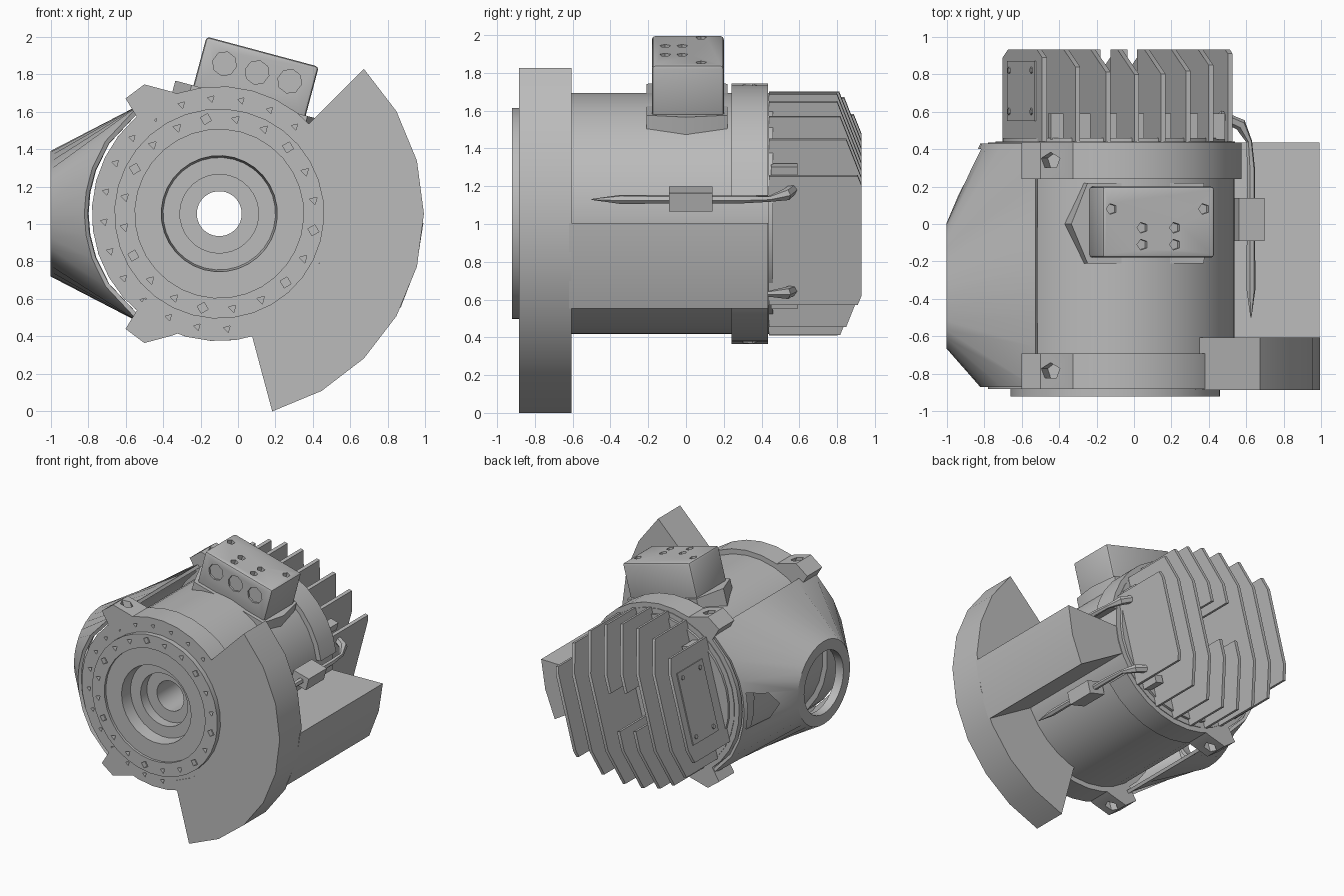
import bpy, bmesh
from math import sin, cos, pi, radians, sqrt
from mathutils import Matrix, Vector

if "Cube" in bpy.data.objects:
    bpy.data.objects.remove(bpy.data.objects["Cube"])

grey = bpy.data.materials.new("machine grey")
grey.use_nodes = True
GREY = (0.5, 0.5, 0.5, 1)
grey.diffuse_color = GREY
grey.node_tree.nodes["Principled BSDF"].inputs["Base Color"].default_value = GREY

# Motor axis, and the same frame tilted so that the side arm lies on local x
AXIS = Matrix.Translation((-0.1, 0, 1.055))
TILT = AXIS @ Matrix.Rotation(radians(15), 4, 'Y')
parts = []


def add_object(name, bm, frame=TILT):
    bmesh.ops.recalc_face_normals(bm, faces=bm.faces[:])
    bm.transform(frame)
    mesh = bpy.data.meshes.new(name)
    bm.to_mesh(mesh)
    bm.free()
    mesh.materials.append(grey)
    ob = bpy.data.objects.new(name, mesh)
    bpy.context.collection.objects.link(ob)
    parts.append(ob)
    return ob


def prism(bm, pts, vec):
    face = bm.faces.new([bm.verts.new(p) for p in pts])
    new = bmesh.ops.extrude_face_region(bm, geom=[face])["geom"]
    bmesh.ops.translate(bm, vec=vec, verts=[g for g in new if isinstance(g, bmesh.types.BMVert)])


def box(bm, lo, hi):
    prism(bm, [(lo[0], lo[1], lo[2]), (hi[0], lo[1], lo[2]), (hi[0], hi[1], lo[2]),
               (lo[0], hi[1], lo[2])], (0, 0, hi[2] - lo[2]))


def rod(bm, start, vec, r, sides):
    turn = Vector(vec).to_track_quat('Z', 'Y')
    prism(bm, [Vector(start) + turn @ Vector((r * cos(2 * pi * i / sides), r * sin(2 * pi * i / sides), 0))
               for i in range(sides)], vec)


def bake(ob):
    """Turn the modifiers of an object into plain mesh."""
    bpy.context.view_layer.update()
    done = bpy.data.meshes.new_from_object(ob.evaluated_get(bpy.context.evaluated_depsgraph_get()))
    ob.modifiers.clear()
    ob.data = done


def cut(ob, bm, frame=TILT):
    cutter = add_object("cutter", bm, frame)
    parts.remove(cutter)
    cutter.hide_render = True
    mod = ob.modifiers.new("cut", 'BOOLEAN')
    mod.operation, mod.solver, mod.object = 'DIFFERENCE', 'EXACT', cutter
    bake(ob)
    bpy.data.objects.remove(cutter)


def polar(r, deg, y=0.0):
    return Vector((r * cos(radians(deg)), y, r * sin(radians(deg))))


def sector(bm, r_in, r_out, a0, a1, y0, y1, steps):
    angles = [a0 + (a1 - a0) * i / steps for i in range(steps + 1)]
    pts = [polar(r_out, a, y0) for a in angles] + [polar(r_in, a, y0) for a in reversed(angles)]
    prism(bm, pts, (0, y1 - y0, 0))


# Turned body with stepped front socket and through bore
profile = [(.12, .46), (.12, -.72), (.21, -.72), (.21, -.8), (.3, -.8), (.31, -.9), (.45, -.9),
           (.45, -.92), (.56, -.92), (.56, -.88), (.68, -.88), (.68, -.69), (.64, -.69),
           (.64, .44), (.6, .44), (.6, .46)]
bm = bmesh.new()
SIDES = 32
rings = [[bm.verts.new(polar(r, 360 * i / SIDES, y)) for r, y in profile] for i in range(SIDES)]
for i in range(SIDES):
    a, b = rings[i], rings[(i + 1) % SIDES]
    for j in range(len(profile)):
        k = (j + 1) % len(profile)
        bm.faces.new((a[j], a[k], b[k], b[j]))
body = add_object("motor_body", bm)

# Screw holes in the front plate
bm = bmesh.new()
for i in range(20):
    rod(bm, polar(.51, 18 * i + 5, -.95), (0, .07, 0), .024 if i % 3 else .03, 3 if i % 3 else 4)
for i in range(24):
    rod(bm, polar(.615, 15 * i + 4, -.95), (0, .1, 0), .02, 3)
cut(body, bm)

# Rear flange, open where the side arm passes
bm = bmesh.new()
sector(bm, .6, .68, 23, 337, .24, .435, 28)
add_object("rear_flange", bm)

# Bolt ears on the housing side of both flanges
ear = [(-.2, .63), (-.25, .65), (-.4, .69), (-.5, .615), (-.4, .45)]
for y0, y1, label in ((-.88, -.69, "front"), (.24, .435, "rear")):
    for s, side in ((1, "upper"), (-1, "lower")):
        bm = bmesh.new()
        prism(bm, [(x, y0, s * z) for x, z in ear], (0, y1 - y0, 0))
        ob = add_object(f"{label}_{side}_ear", bm, AXIS)
        bm = bmesh.new()
        rod(bm, (-.38, (y0 + y1) / 2, s * .78), (.06, 0, -s * .18), .045, 5)
        cut(ob, bm, AXIS)

# Hollow side housing: rectangular saddle on the body narrowing to a round mouth
bm = bmesh.new()
loops = [[], [], [], []]
for i in range(SIDES):
    c, s = cos(2 * pi * i / SIDES), sin(2 * pi * i / SIDES)
    m = max(abs(c), abs(s))
    z = .58 * s / m
    loops[0].append((-sqrt(.72 ** 2 - z * z), -.22 + .65 * c / m, z))
    for loop, x, r in zip(loops[1:], (-.9, -.9, -.83), (.335, .25, .25)):
        loop.append((x, -.33 + r * c, r * s))
loops = [[bm.verts.new(p) for p in loop] for loop in loops]
for a, b in zip(loops, loops[1:]):
    for i in range(SIDES):
        k = (i + 1) % SIDES
        bm.faces.new((a[i], a[k], b[k], b[i]))
housing = add_object("side_housing", bm, AXIS)
shell = housing.modifiers.new("shell", 'SOLIDIFY')
shell.thickness = .025
bake(housing)
bm = bmesh.new()
prism(bm, [(-.84, -.02, 0), (-.8, -.02, .1), (-.69, -.02, .16), (-.69, -.02, -.16), (-.8, -.02, -.1)],
      (0, .42, 0))
cut(housing, bm, AXIS)

# Sector-shaped guard plate and the arm running back from it
bm = bmesh.new()
sector(bm, .6, 1.092, -60, 60, -.885, -.605, 8)
add_object("guard_plate", bm)
bm = bmesh.new()
prism(bm, [(x, -.62, z) for x, z in ((.6, -.1), (1.065, -.234), (1.09, 0), (1.065, .234), (.6, .1))],
      (0, 1.055, 0))
add_object("side_arm", bm)

# Probes, clips and bent leads on both sides of the arm
for s, side in ((1, "upper"), (-1, "lower")):
    bm = bmesh.new()
    box(bm, (.6, -.09, s * .26 - .05), (.74, .14, s * .26 + .05))
    add_object(f"{side}_probe_clip", bm)
    curve = bpy.data.curves.new(f"{side}_probe", 'CURVE')
    curve.dimensions = '3D'
    curve.bevel_depth, curve.bevel_resolution, curve.use_fill_caps = .027, 1, True
    path = [(.68, -.5, .26, .1), (.68, -.35, .26, .9), (.68, .3, .26, .8), (.67, .44, .26, .6),
            (.62, .53, .27, 1.2), (.5, .58, .28, 1)]
    spline = curve.splines.new('POLY')
    spline.points.add(len(path) - 1)
    for p, (x, y, z, r) in zip(spline.points, path):
        p.co = (x, y, s * z, 1)
        p.radius = r
    tmp = bpy.data.objects.new("probe_path", curve)
    bpy.context.collection.objects.link(tmp)
    bpy.context.view_layer.update()
    mesh = bpy.data.meshes.new_from_object(tmp.evaluated_get(bpy.context.evaluated_depsgraph_get()))
    bpy.data.objects.remove(tmp)
    bm = bmesh.new()
    bm.from_mesh(mesh)
    add_object(f"{side}_probe", bm)

# Terminal box on its saddle
bm = bmesh.new()
prism(bm, [(x, y, .45) for x, y in ((-.41, 0), (-.32, -.21), (.32, -.21), (.36, 0), (.32, .22), (-.32, .22))],
      (0, 0, .175))
add_object("terminal_saddle", bm)
bm = bmesh.new()
box(bm, (-.31, -.18, .58), (.31, .2, .895))
bmesh.ops.bevel(bm, geom=bm.edges[:], offset=.018, segments=2, affect='EDGES', profile=.5)
terminal = add_object("terminal_box", bm)
bm = bmesh.new()
for x in (-.18, 0, .18):
    rod(bm, (x, -.25, .78), (0, .085, 0), .065, 8)
for x, y in ((-.26, .08), (.25, .08), (-.09, -.02), (.09, -.02), (-.09, -.11), (.09, -.11)):
    rod(bm, (x, y, .95), (0, 0, -.09), .03, 5)
cut(terminal, bm)

# Rear cooling fins with chamfered corners, gapped around the bore
COUNT, HALF = 8, .013
for i in range(COUNT):
    n = -.5 + 1.04 * i / (COUNT - 1)
    h = sqrt(.645 ** 2 - n * n)
    back = min(.93, .8 + (.64 - h) * .38)
    bm = bmesh.new()
    if abs(n) < .16:
        for s in (1, -1):
            prism(bm, [(n - HALF, y, s * z) for y, z in
                       ((.44, .15), (.93, .15), (.93, .3), (back, h), (.44, h))], (2 * HALF, 0, 0))
    else:
        prism(bm, [(n - HALF, y, z) for y, z in ((.44, -h), (back, -h), (.93, -.3), (.93, .3),
                                                (back, h), (.44, h))], (2 * HALF, 0, 0))
    add_object(f"cooling_fin_{i + 1}", bm)

# Spacer lugs between the fins and a cover on the outermost fin
bm = bmesh.new()
for i in range(COUNT - 1):
    n = -.5 + 1.04 * (i + .5) / (COUNT - 1)
    for z in (-.36, .36):
        box(bm, (n - .035, .45, z - .03), (n + .035, .59, z + .03))
add_object("fin_lugs", bm)
bm = bmesh.new()
box(bm, (-.522, .55, -.28), (-.512, .87, .28))
for y in (.6, .82):
    for z in (-.23, .23):
        rod(bm, (-.52, y, z), (-.01, 0, 0), .018, 6)
add_object("fin_cover", bm)

# Smooth round surfaces, keep edges crisp
bpy.ops.object.select_all(action='DESELECT')
for ob in parts:
    ob.select_set(True)
bpy.context.view_layer.objects.active = body
bpy.ops.object.shade_smooth_by_angle(angle=radians(25))
